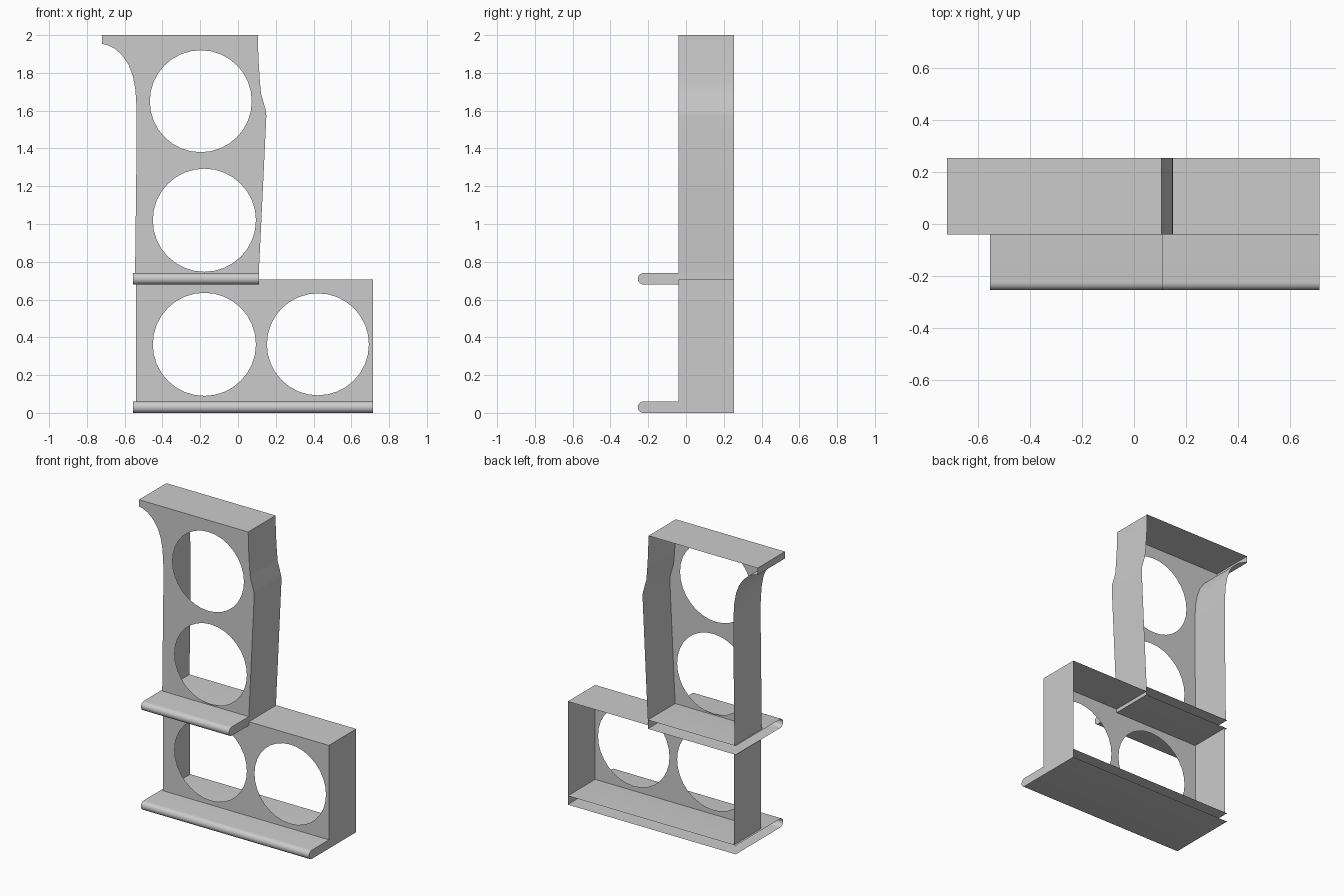
import bpy, bmesh, math

cube = bpy.data.objects.get("Cube")
if cube:
    bpy.data.objects.remove(cube, do_unlink=True)

BACK, FACE, NOSE = 0.255, -0.04, -0.255   # depth of back edge, face plate, shelf nose

grey = bpy.data.materials.new("plain grey")
grey.use_nodes = True
colour = (0.6, 0.6, 0.6, 1)
grey.diffuse_color = colour
grey.node_tree.nodes["Principled BSDF"].inputs["Base Color"].default_value = colour


def finish(name, bm, smooth=False):
    mesh = bpy.data.meshes.new(name)
    bm.to_mesh(mesh)
    bm.free()
    mesh.materials.append(grey)
    obj = bpy.data.objects.new(name, mesh)
    bpy.context.collection.objects.link(obj)
    if smooth:
        bpy.ops.object.select_all(action='DESELECT')
        obj.select_set(True)
        bpy.context.view_layer.objects.active = obj
        bpy.ops.object.shade_smooth_by_angle(angle=math.radians(35))


def sweep(name, path, y0=FACE, y1=BACK):
    """Thin wall following an x-z path, running from front to back."""
    bm = bmesh.new()
    rows = [[bm.verts.new((x, y, z)) for x, z in path] for y in (y0, y1)]
    for i in range(len(path) - 1):
        bm.faces.new((rows[0][i], rows[1][i], rows[1][i + 1], rows[0][i + 1]))
    finish(name, bm, True)


def circle(cx, cz, r, n=32):
    return [(cx + r * math.cos(math.tau * i / n), cz + r * math.sin(math.tau * i / n))
            for i in range(n)]


def plate(name, outline, holes):
    """Flat face plate with round openings."""
    bm = bmesh.new()
    edges = []
    for loop in [outline] + [circle(*h) for h in holes]:
        vs = [bm.verts.new((x, FACE, z)) for x, z in loop]
        edges += [bm.edges.new((vs[i - 1], vs[i])) for i in range(len(vs))]
    bmesh.ops.triangle_fill(bm, use_beauty=True, edges=edges, normal=(0, -1, 0))
    for f in bm.faces:
        f.normal_update()
        if f.normal.y > 0:
            f.normal_flip()
    finish(name, bm)


def shelf(name, x0, x1, z0, z1):
    """Folded sheet with a rounded nose, closed at its x1 end."""
    r = (z1 - z0) / 2
    profile = [(BACK, z0)]
    for i in range(13):
        a = math.pi * i / 12
        profile.append((NOSE + r - r * math.sin(a), z0 + r - r * math.cos(a)))
    profile.append((BACK, z1))
    bm = bmesh.new()
    left = [bm.verts.new((x0, y, z)) for y, z in profile]
    right = [bm.verts.new((x1, y, z)) for y, z in profile]
    for i in range(len(profile) - 1):
        bm.faces.new((left[i], left[i + 1], right[i + 1], right[i]))
    bm.faces.new(right)
    bmesh.ops.recalc_face_normals(bm, faces=bm.faces)
    finish(name, bm, True)


# Shelves
shelf("lower_shelf", -0.555, 0.715, 0, 0.06)
shelf("middle_shelf", -0.555, 0.11, 0.68, 0.74)

# Lower box: face plate, sides and lid
plate("lower_face",
      [(-0.54, 0.06), (0.715, 0.06), (0.715, 0.705), (0.11, 0.705), (0.11, 0.68), (-0.54, 0.68)],
      [(-0.178, 0.363, 0.273), (0.423, 0.363, 0.27)])
sweep("lower_left_side_and_lid", [(0.715, 0.06), (0.715, 0.705), (0.11, 0.705)])
sweep("lower_right_side", [(-0.54, 0.68), (-0.54, 0.06)])

# Tower: bent left side, flared right side, top
bent_side = [(0.11, 0.74), (0.13, 1.15), (0.15, 1.57), (0.148, 1.6), (0.122, 1.69),
             (0.116, 1.75), (0.108, 1.88), (0.105, 2)]
flare = [(-0.72, 1.953), (-0.695, 1.948), (-0.655, 1.93), (-0.615, 1.895), (-0.58, 1.845),
         (-0.557, 1.785), (-0.543, 1.71), (-0.537, 1.61), (-0.537, 1.4), (-0.545, 0.74)]
plate("tower_face", bent_side + [(-0.72, 2)] + flare,
      [(-0.197, 1.65, 0.27), (-0.178, 1.02, 0.273)])
sweep("tower_left_side", bent_side)
sweep("tower_top", [(0.105, 2), (-0.72, 2), (-0.72, 1.953)])
sweep("tower_right_side", flare)
